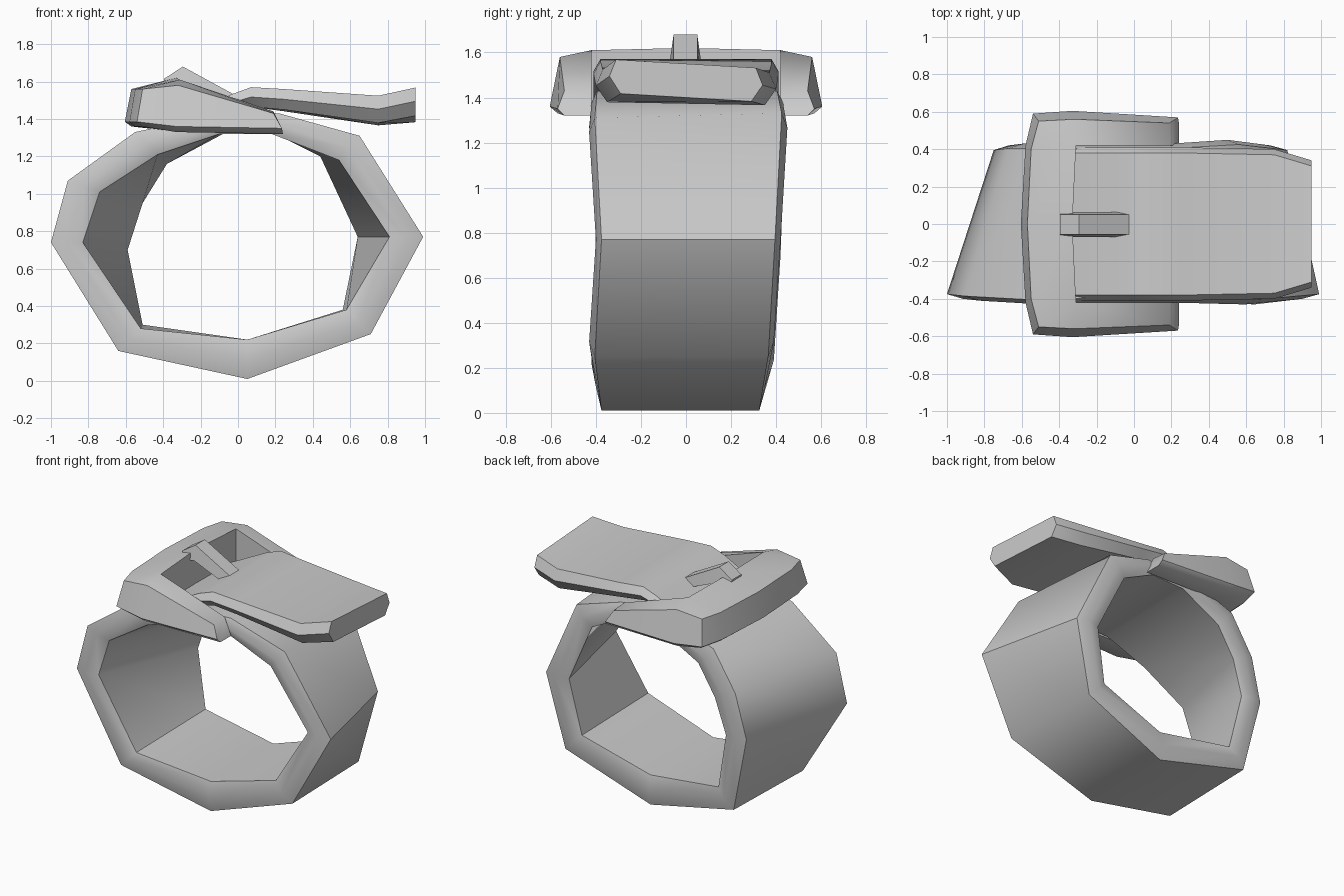
import bpy, bmesh, math

if "Cube" in bpy.data.objects:
    bpy.data.objects.remove(bpy.data.objects["Cube"])

grey = bpy.data.materials.new("grey_leather")
grey.diffuse_color = (0.6, 0.6, 0.6, 1)
grey.use_nodes = True
grey.node_tree.nodes["Principled BSDF"].inputs["Base Color"].default_value = grey.diffuse_color


def loft(name, sections, closed=False, angle=45):
    """Skin a row of matching cross-sections; cap the ends unless closed."""
    bm = bmesh.new()
    rings = [[bm.verts.new(p) for p in s] for s in sections]
    n = len(rings[0])
    pairs = list(zip(rings, rings[1:]))
    if closed:
        pairs.append((rings[-1], rings[0]))
    else:
        bm.faces.new(rings[0])
        bm.faces.new(rings[-1])
    for a, b in pairs:
        for i in range(n):
            j = (i + 1) % n
            bm.faces.new((a[i], a[j], b[j], b[i]))
    bmesh.ops.remove_doubles(bm, verts=bm.verts, dist=0.0005)
    bmesh.ops.recalc_face_normals(bm, faces=bm.faces)
    me = bpy.data.meshes.new(name)
    bm.to_mesh(me)
    bm.free()
    ob = bpy.data.objects.new(name, me)
    bpy.context.collection.objects.link(ob)
    me.materials.append(grey)
    bpy.ops.object.select_all(action='DESELECT')
    ob.select_set(True)
    bpy.context.view_layer.objects.active = ob
    bpy.ops.object.shade_smooth_by_angle(angle=math.radians(angle))
    return ob


# Looped belt: (outer front, inner front, outer back, inner back, y front, y back)
belt = [
    ((-1.0, .74), (-.83, .74), (-.75, .71), (-.59, .70), -.40, .42),
    ((-.64, .16), (-.52, .28), (-.63, .17), (-.51, .30), -.42, .39),
    ((.05, .01), (.05, .22), (.05, .01), (.05, .22), -.40, .35),
    ((.71, .25), (.58, .38), (.69, .25), (.56, .38), -.43, .39),
    ((.99, .77), (.81, .77), (.82, .77), (.64, .77), -.40, .42),
    ((.65, 1.31), (.54, 1.18), (.56, 1.33), (.44, 1.20), -.43, .45),
    ((.22, 1.43), (.18, 1.32), (.22, 1.43), (.18, 1.33), -.42, .43),
    ((-.18, 1.41), (-.10, 1.32), (-.18, 1.41), (-.08, 1.32), -.42, .43),
    ((-.55, 1.33), (-.43, 1.21), (-.50, 1.29), (-.38, 1.16), -.43, .43),
    ((-.91, 1.07), (-.74, 1.01), (-.67, 1.02), (-.51, .95), -.41, .43),
]


def belt_section(of, nf, ob, nb, yf, yb):
    mid = lambda a, b: ((a[0] + b[0]) / 2, (a[1] + b[1]) / 2)
    mf, mb = mid(of, nf), mid(ob, nb)
    pts = [(of, yf + .025), (mf, yf), (nf, yf + .025),
           (nb, yb - .025), (mb, yb), (ob, yb - .025)]
    return [(p[0], y, p[1]) for p, y in pts]


loft("belt_loop", [belt_section(*s) for s in belt], closed=True, angle=50)

# Free strap end rising through the buckle: (x, half width, top, bottom, drop at back)
strap = [(-.33, .41, 1.38, 1.30, 0), (-.04, .41, 1.53, 1.44, 0),
         (.07, .41, 1.57, 1.465, 0), (.25, .41, 1.56, 1.45, .01),
         (.75, .40, 1.525, 1.38, .015), (.95, .34, 1.57, 1.42, .04)]


def strap_section(x, w, top, bot, drop):
    h = top - bot
    pts = [(-w + .03, top), (-w, bot + h * .5), (-w + .05, bot),
           (w - .05, bot), (w, bot + h * .5), (w - .03, top)]
    return [(x, y, z - drop * (y + w) / (2 * w)) for y, z in pts]


loft("strap_end", [strap_section(*s) for s in strap], angle=40)

# U-shaped buckle: one half, then mirrored across y
inner = [(-.31, .42, 1.33), (-.31, .42, 1.61)]
half = [
    [(.24, .42, 1.32), (.19, .42, 1.44), (.19, .54, 1.43), (.235, .57, 1.35), (.24, .54, 1.32)],
    inner + [(-.32, .56, 1.58), (-.33, .605, 1.36), (-.33, .57, 1.33)],
    inner + [(-.51, .55, 1.56), (-.54, .59, 1.385), (-.51, .56, 1.36)],
    inner + [(-.55, .40, 1.56), (-.58, .42, 1.385), (-.55, .40, 1.36)],
    [(-.33, 0, 1.34), (-.33, 0, 1.62), (-.57, 0, 1.56), (-.605, 0, 1.385), (-.57, 0, 1.36)],
]
mirrored = [[(x, -y, z) for x, y, z in s] for s in reversed(half[:-1])]
loft("buckle", half + mirrored, angle=50)

# Prong bent over the buckle bar, wider at its base
prong = [(-.395, 1.615, 1.56), (-.295, 1.68, 1.575), (-.02, 1.53, 1.46)]
loft("prong", [[(x, -.055, t), (x, .05, t), (x, .065, b), (x, -.07, b)]
               for x, t, b in prong], angle=20)
